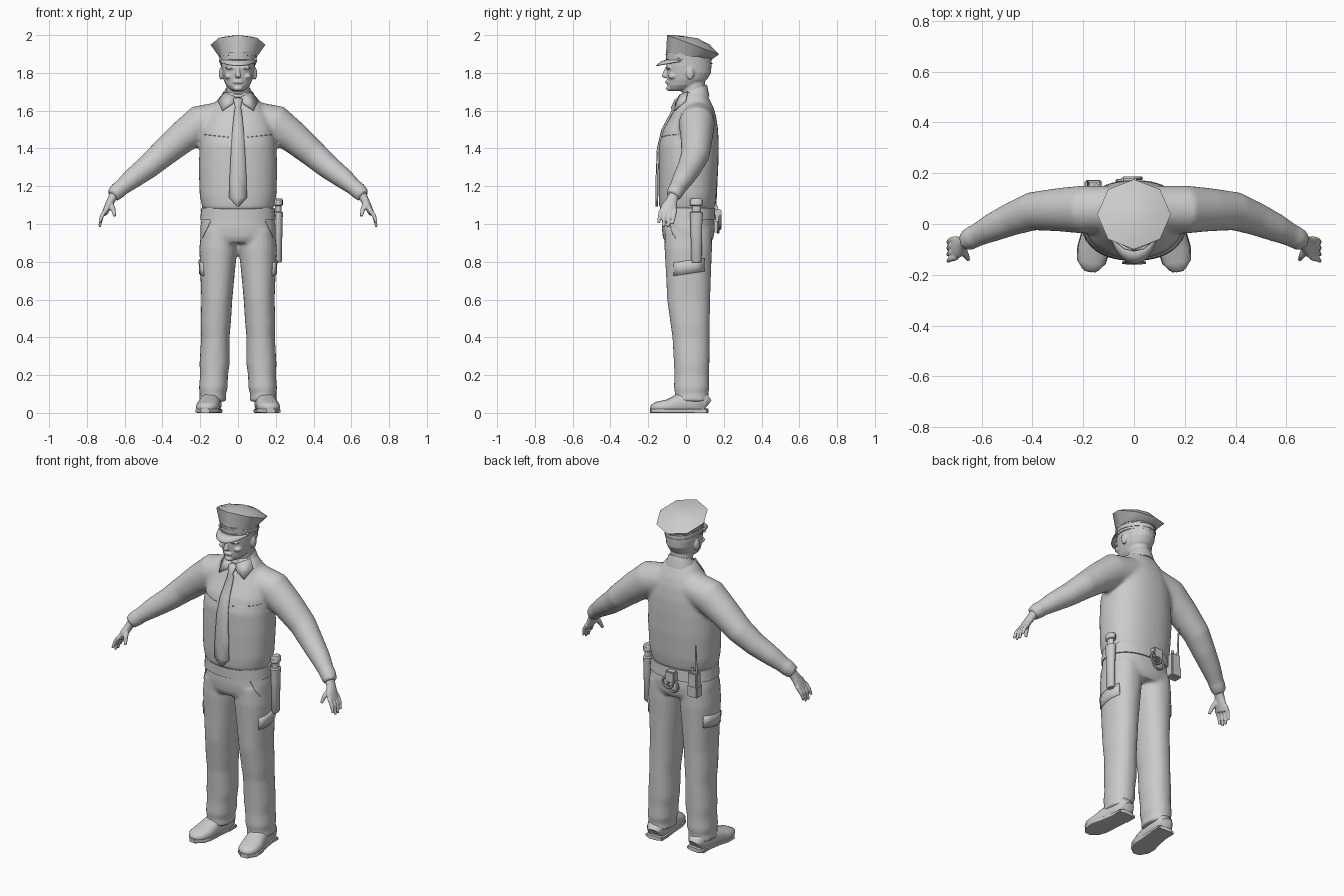
import bpy, bmesh, math
from mathutils import Vector
from mathutils.bvhtree import BVHTree

grey = bpy.data.materials.new("light_grey")
grey.diffuse_color = (0.6, 0.6, 0.6, 1)


def finish(name, bm, angle=40):
    bmesh.ops.recalc_face_normals(bm, faces=bm.faces)
    me = bpy.data.meshes.new(name)
    bm.to_mesh(me)
    bm.free()
    me.materials.append(grey)
    o = bpy.data.objects.new(name, me)
    bpy.context.collection.objects.link(o)
    bpy.ops.object.select_all(action='DESELECT')
    o.select_set(True)
    bpy.context.view_layer.objects.active = o
    bpy.ops.object.shade_smooth_by_angle(angle=math.radians(angle))
    return o


def tube(name, rings, n=24, p=2.0, s=1, flat=False, ref=(0, 1, 0), angle=40):
    """Loft of rings (x, y, z, half width, half depth, forward tilt)."""
    bm = bmesh.new()
    c = [Vector((r[0] * s, r[1], r[2])) for r in rings]
    loops = []
    for i, r in enumerate(rings):
        t = Vector((0, 0, 1)) if flat else (c[min(i + 1, len(c) - 1)] - c[max(i - 1, 0)]).normalized()
        v = Vector(ref)
        v = (v - t * v.dot(t)).normalized()
        u = v.cross(t)
        loop = []
        for k in range(n):
            a = 2 * math.pi * k / n
            ca, sa = math.cos(a), math.sin(a)
            q = c[i] + u * math.copysign(abs(ca) ** (2 / p), ca) * r[3] + v * math.copysign(abs(sa) ** (2 / p), sa) * r[4]
            if len(r) > 5:
                q.z += r[5] * (r[1] - q.y)
            q.z = max(q.z, 0)
            loop.append(bm.verts.new(q))
        loops.append(loop)
    for A, B in zip(loops, loops[1:]):
        for k in range(n):
            bm.faces.new((A[k], A[(k + 1) % n], B[(k + 1) % n], B[k]))
    bm.faces.new(loops[0])
    bm.faces.new(loops[-1])
    return finish(name, bm, angle)


def column(name, rows, **kw):
    """Upright loft on x = 0 from rows (z, centre y, half width, half depth, tilt)."""
    return tube(name, [(0, r[1], r[0], *r[2:]) for r in rows], flat=True, **kw)


def ball(name, loc, size):
    bm = bmesh.new()
    bmesh.ops.create_uvsphere(bm, u_segments=16, v_segments=10, radius=1)
    for v in bm.verts:
        v.co = Vector(a * b for a, b in zip(v.co, size)) + Vector(loc)
    return finish(name, bm)


def box(name, loc, size, bevel=0.006):
    bm = bmesh.new()
    bmesh.ops.create_cube(bm, size=1)
    for v in bm.verts:
        v.co = Vector(a * b for a, b in zip(v.co, size)) + Vector(loc)
    bmesh.ops.bevel(bm, geom=bm.edges[:], offset=bevel, segments=2, affect='EDGES')
    return finish(name, bm)


def sheet(name, rows, thick, mirror=False):
    """Plate from rows of points."""
    bm = bmesh.new()
    vs = [[bm.verts.new(q) for q in row] for row in rows]
    for A, B in zip(vs, vs[1:]):
        for k in range(len(A) - 1):
            bm.faces.new((A[k], A[k + 1], B[k + 1], B[k]))
    o = finish(name, bm)
    m = o.modifiers.new("thickness", 'SOLIDIFY')
    m.thickness, m.offset = thick, 0
    if mirror:
        o.modifiers.new("mirror", 'MIRROR')
    return o


def blend(name, parts, voxel, rounds):
    """Fuse overlapping parts into one smooth skin."""
    bpy.ops.object.select_all(action='DESELECT')
    for o in parts:
        o.select_set(True)
    o = parts[0]
    bpy.context.view_layer.objects.active = o
    bpy.ops.object.join()
    o.name = name
    m = o.modifiers.new("fuse", 'REMESH')
    m.mode, m.voxel_size, m.use_smooth_shade = 'VOXEL', voxel, True
    m = o.modifiers.new("soften", 'SMOOTH')
    m.factor, m.iterations = 0.5, rounds
    dg = bpy.context.evaluated_depsgraph_get()
    dg.update()
    return o, BVHTree.FromObject(o, dg)


def drape(tree, origin, direction, lift):
    d = Vector(direction)
    hit = tree.ray_cast(Vector(origin), d)[0]
    return (hit if hit else Vector(origin) + d) - d * lift


# shirt: torso and sleeves
parts = [column("torso", [(1.075, .005, .18, .14), (1.09, .005, .19, .147), (1.15, .008, .203, .153), (1.3, .013, .208, .158),
                          (1.42, .015, .203, .158), (1.5, .025, .192, .145), (1.57, .04, .168, .12),
                          (1.62, .045, .135, .1), (1.67, .045, .1, .075), (1.7, .045, .07, .06)], p=2.3, n=40)]
for s in (1, -1):
    parts.append(tube("sleeve", [(.08, .06, 1.56, .09, .09), (.2, .057, 1.53, .1, .095), (.3, .056, 1.455, .085, .085),
                                 (.4, .05, 1.37, .073, .076), (.48, .02, 1.3, .064, .066), (.56, -.015, 1.24, .055, .056),
                                 (.62, -.045, 1.19, .043, .045), (.635, -.052, 1.178, .046, .046),
                                 (.665, -.07, 1.148, .038, .04)], s=s))
shirt, shirt_tree = blend("shirt", parts, .011, 6)

# trousers: hips and legs with creased hems
parts = [column("hips", [(1.07, .01, .185, .135), (.98, .012, .2, .14), (.93, .012, .2, .135), (.9, .012, .19, .12)], p=2.3, n=40)]
for s in (1, -1):
    parts.append(tube("leg", [(.1, .012, .97, .095, .125), (.104, .012, .87, .101, .126), (.108, .013, .75, .092, .12),
                              (.112, .014, .6, .082, .114), (.118, .022, .47, .08, .104), (.12, .027, .4, .075, .099),
                              (.124, .03, .26, .08, .094), (.127, .03, .2, .074, .092), (.131, .03, .13, .076, .094),
                              (.133, .03, .1, .069, .088), (.135, .03, .06, .073, .092)],
                      p=2.2, s=s, flat=True))
trousers, trouser_tree = blend("trousers", parts, .011, 3)

# head with face forms, ears and neck
parts = [column("skull", [(1.703, -.045, .028, .035), (1.715, -.032, .045, .062), (1.735, -.012, .064, .087), (1.765, .006, .077, .106),
                          (1.8, .015, .085, .118), (1.84, .016, .09, .119), (1.88, .016, .088, .114)], p=2.15),
         column("neck", [(1.6, .05, .066, .062), (1.7, .042, .062, .062), (1.78, .035, .06, .065)]),
         tube("nose", [(0, -.098, 1.83, .009, .01), (0, -.11, 1.8, .011, .012), (0, -.116, 1.785, .016, .013), (0, -.106, 1.775, .012, .008)]),
         ball("lips", (0, -.1, 1.752), (.027, .011, .009)), ball("chin", (0, -.088, 1.718), (.026, .018, .014))]
for s in (1, -1):
    parts += [ball("brow", (s * .036, -.092, 1.826), (.034, .014, .008)),
              ball("cheek", (s * .048, -.07, 1.782), (.024, .025, .016)),
              ball("ear", (s * .09, .022, 1.797), (.011, .021, .033))]
blend("head", parts, .005, 2)

# hands
for s in (1, -1):
    parts = [tube("palm", [(.65, -.06, 1.165, .026, .028), (.672, -.075, 1.125, .022, .03), (.69, -.09, 1.09, .019, .042),
                           (.707, -.1, 1.055, .015, .044)], s=s),
             tube("thumb", [(.678, -.085, 1.12, .015, .015), (.662, -.122, 1.08, .013, .013), (.652, -.14, 1.04, .008, .008)], s=s)]
    for y, z in ((-.138, 1.005), (-.113, .985), (-.088, .985), (-.064, 1.0)):
        parts.append(tube("finger", [(.7, y + .006, 1.075, .012, .012), (.722, y, 1.04, .011, .011), (.733, y - .008, z, .007, .008)], n=12, s=s))
    blend("hand", parts, .005, 2)

# shoes and soles
for s in (1, -1):
    tube("shoe", [(.135, .112, .04, .035, .035), (.136, .1, .05, .05, .055), (.141, .03, .055, .054, .06), (.15, -.04, .045, .056, .055),
                  (.16, -.1, .034, .062, .036), (.168, -.15, .03, .055, .03), (.172, -.178, .025, .034, .02), (.173, -.186, .022, .012, .01)],
         s=s, p=2.4, ref=(0, 0, 1), angle=60)
    tube("sole", [(.135, .116, .011, .032, .011), (.136, .1, .011, .053, .011), (.141, .03, .011, .055, .011), (.15, -.04, .011, .058, .011),
                  (.16, -.1, .011, .065, .011), (.168, -.15, .011, .057, .011), (.173, -.188, .011, .022, .011)],
         s=s, p=8, ref=(0, 0, 1))
    box("heel", (s * .138, .075, .01), (.112, .07, .02), .004)

# belt
column("belt", [(1.02, .012, .2, .145), (1.085, .01, .194, .143)], p=2.3, n=40)

# collar band and wings
column("collar", [(1.64, .036, .1, .088, -.4), (1.7, .042, .073, .071, -.4), (1.712, .042, .067, .066, -.4)])
FRONT = (0, 1, 0)
low = [drape(shirt_tree, (x, -1, z), FRONT, .01) for x, z in ((.03, 1.635), (.082, 1.6), (.105, 1.65))]
sheet("collar_wing", [[(.006, -.042, 1.668), (.04, -.03, 1.685), (.075, .01, 1.7)], low], .006, True)

# tie
rows = []
for z, w in ((1.668, .02), (1.655, .024), (1.618, .014), (1.6, .019), (1.5, .029), (1.4, .036), (1.25, .044), (1.14, .047), (1.092, .004)):
    y = drape(shirt_tree, (0, -1, max(z, 1.13)), FRONT, .007).y
    y = min(y, -.156) if z < 1.3 else y
    y -= .012 if 1.61 < z < 1.66 else 0
    rows.append([(-w, y + .003, z), (0, y, z), (w, y + .003, z)])
sheet("tie", rows, .009)


# sewn lines on shirt and trousers
def seam(name, tree, a, b):
    for s in (1, -1):
        pts = []
        for i in range(9):
            f = i / 8
            q = drape(tree, (s * (a[0] + (b[0] - a[0]) * f), -1, a[1] + (b[1] - a[1]) * f), FRONT, .0005)
            pts.append((*q, .002, .002))
        tube(name, pts, n=6, ref=(0, 0, 1))


seam("chest_seam", shirt_tree, (.05, 1.46), (.185, 1.475))
seam("pocket_seam", trouser_tree, (.145, 1.015), (.188, .925))

# cargo pocket flaps
rows = [[drape(trouser_tree, (1, y, z + .15 * y), (-1, 0, 0), .002) for y in (-.065, -.03, .01, .05, .095)] for z in (.805, .77, .735)]
sheet("cargo_flap", rows, .01, True)

# peaked cap: eight-sided crown, band, piping, visor
column("cap_crown", [(1.885, .014, .1, .12, .12), (1.949, .038, .145, .138, .37), (1.975, .035, .09, .09, .28), (1.988, .03, .03, .03, .15)], n=8, angle=50)
column("cap_band", [(1.845, .016, .096, .12, .08), (1.9, .014, .1, .121, .1)], n=16)
for z in (1.862, 1.886):
    column("cap_piping", [(z - .003, .015, .101, .124, .1), (z + .003, .015, .101, .124, .1)], n=16)
rows = [[], [], []]
for i in range(13):
    a = math.radians(195 + 150 * i / 12)
    c, d = math.cos(a), math.sin(a)
    for row, rx, ry, drop in zip(rows, (.094, .098, .097), (.115, .145, .17), (0, .01, .03)):
        row.append((rx * c, .014 + ry * d, 1.868 + drop * d))
sheet("cap_visor", rows, .006)
for s in (1, -1):
    ball("cap_button", (s * .093, -.04, 1.872), (.008, .008, .008))

# baton in its holder
tube("baton", [(.213, .055, z, a, b) for z, a, b in ((.795, .014, .02), (.805, .02, .028), (1.0, .022, .031), (1.06, .025, .035),
     (1.065, .017, .024), (1.095, .017, .024), (1.1, .024, .034), (1.128, .024, .034), (1.136, .018, .026))], n=16, flat=True)

# radio with aerial and clip
box("radio", (-.16, .148, 1.03), (.06, .045, .14))
box("radio_case", (-.16, .146, .99), (.068, .055, .07))
tube("radio_aerial", [(-.18, .155, 1.09, .006, .006), (-.18, .165, 1.27, .004, .004)], n=10)
tube("radio_knob", [(-.148, .15, 1.095, .009, .009), (-.148, .15, 1.12, .009, .009)], n=10)

# handcuffs with holder strap
for dx, dz, y in ((-.012, -.02, .17), (.014, .0, .18)):
    bm = bmesh.new()
    grid = [[bm.verts.new((-.02 + dx + (.034 + .007 * math.cos(b)) * math.cos(a), y + .007 * math.sin(b),
                           1.01 + dz + (.034 + .007 * math.cos(b)) * math.sin(a)))
             for b in (math.pi * j / 4 for j in range(8))] for a in (math.pi * i / 10 for i in range(20))]
    for i in range(20):
        for j in range(8):
            bm.faces.new((grid[i - 1][j - 1], grid[i][j - 1], grid[i][j], grid[i - 1][j]))
    finish("handcuff", bm)
box("handcuff_strap", (-.02, .165, 1.045), (.06, .045, .065))
